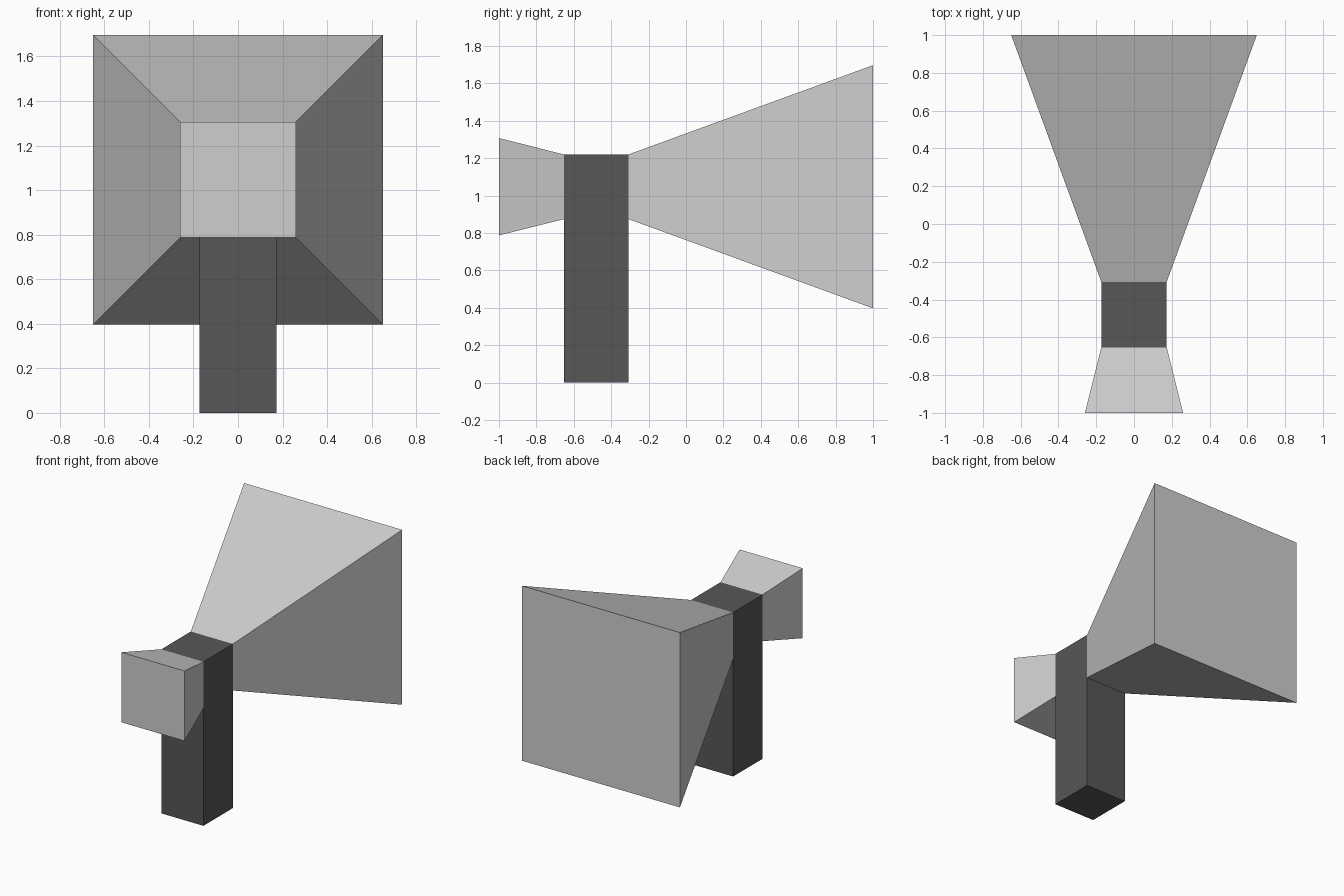
import bpy, bmesh, math
from mathutils import Matrix

if "Cube" in bpy.data.objects:
    bpy.data.objects.remove(bpy.data.objects["Cube"])

HALF = 0.173          # half width of the post and of the horn throats
AXIS_Z = 1.047        # height of the horn axis
POST_FRONT, POST_BACK = -0.653, -0.307


def material(name, value):
    m = bpy.data.materials.new(name)
    m.diffuse_color = (value, value, value, 1)
    m.use_nodes = True
    m.node_tree.nodes["Principled BSDF"].inputs["Base Color"].default_value = m.diffuse_color
    return m


def square_frustum(name, half_a, half_b, length, matrix, mat):
    """Four-sided frustum along local z, half_a at the start, half_b at the end."""
    bm = bmesh.new()
    bmesh.ops.create_cone(
        bm, cap_ends=True, segments=4, depth=length,
        radius1=half_a * math.sqrt(2), radius2=half_b * math.sqrt(2),
        matrix=matrix @ Matrix.Rotation(math.radians(45), 4, 'Z'))
    mesh = bpy.data.meshes.new(name)
    bm.to_mesh(mesh)
    bm.free()
    mesh.materials.append(mat)
    obj = bpy.data.objects.new(name, mesh)
    bpy.context.collection.objects.link(obj)
    return obj


def horn(name, y0, y1, half0, half1, mat):
    """Square horn running along y."""
    place = (Matrix.Translation((0, (y0 + y1) / 2, AXIS_Z))
             @ Matrix.Rotation(math.radians(-90), 4, 'X'))
    return square_frustum(name, half0, half1, y1 - y0, place, mat)


light_grey = material("light grey", 0.62)
dark_grey = material("dark grey", 0.095)

# Upright post
post_height = AXIS_Z + HALF
square_frustum("post", HALF, HALF, post_height,
               Matrix.Translation((0, (POST_FRONT + POST_BACK) / 2, post_height / 2)),
               dark_grey)

# Small horn at the front, large horn at the back
horn("front_horn", -1.0, POST_FRONT, 0.26, HALF, light_grey)
horn("back_horn", POST_BACK, 1.0, HALF, 0.65, light_grey)
